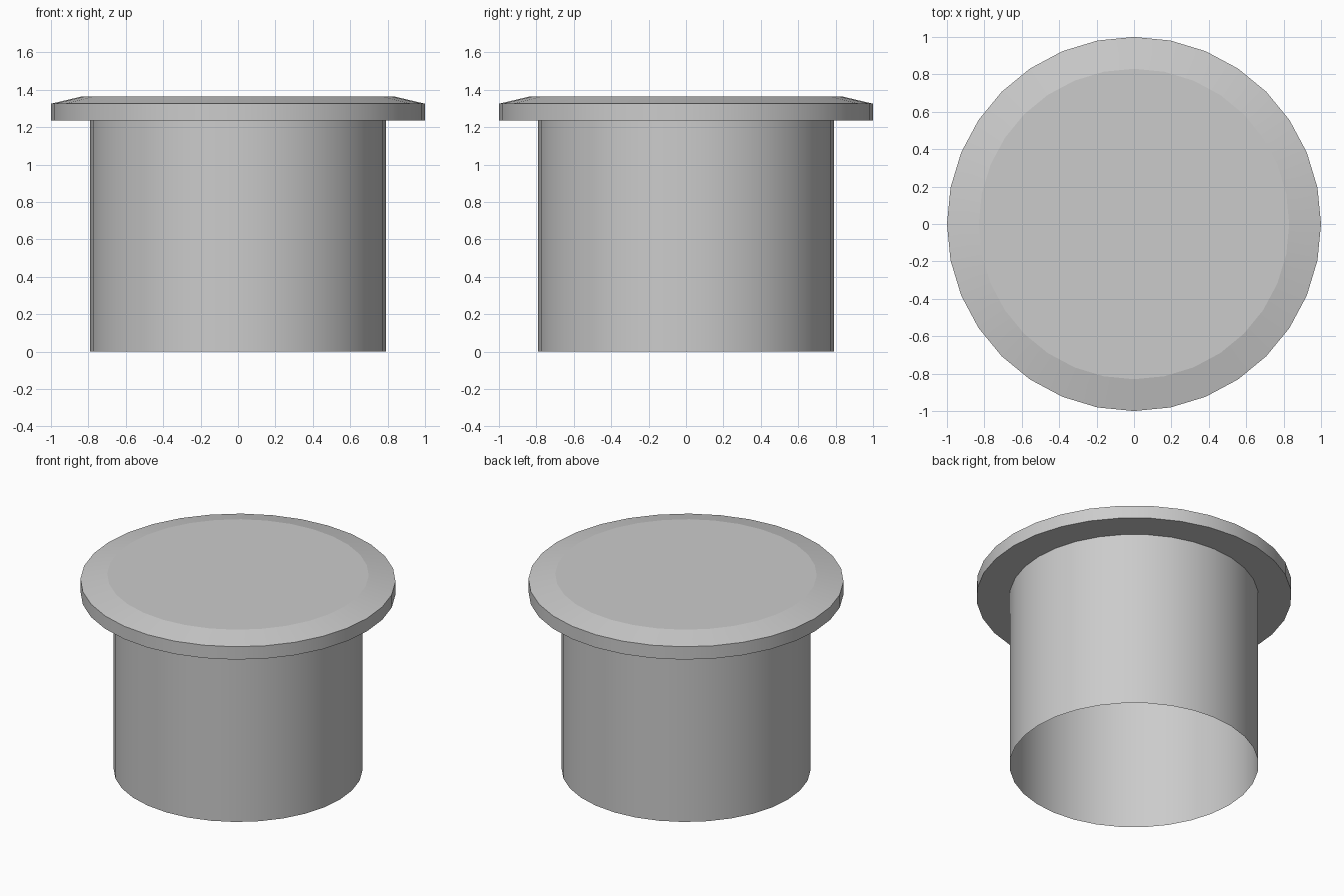
import bpy, bmesh, math

if "Cube" in bpy.data.objects:
    bpy.data.objects.remove(bpy.data.objects["Cube"])

SIDES = 32
# (radius, height) from the open bottom rim up to the edge of the flat top
PROFILE = [(0.79, 0.0), (0.79, 1.235), (1.0, 1.235), (1.0, 1.325), (0.83, 1.365)]


def ring(bm, radius, z):
    return [bm.verts.new((radius * math.cos(2 * math.pi * i / SIDES),
                          radius * math.sin(2 * math.pi * i / SIDES), z))
            for i in range(SIDES)]


# Flanged plug: open-bottomed tube, overhanging rim and chamfered top
bm = bmesh.new()
rings = [ring(bm, r, z) for r, z in PROFILE]
for low, high in zip(rings, rings[1:]):
    for i in range(SIDES):
        j = (i + 1) % SIDES
        bm.faces.new((low[i], low[j], high[j], high[i]))
bm.faces.new(rings[-1])

mesh = bpy.data.meshes.new("flanged_plug")
bm.to_mesh(mesh)
bm.free()
plug = bpy.data.objects.new("flanged_plug", mesh)
bpy.context.collection.objects.link(plug)

# Smooth round walls, crisp rim edges
bpy.context.view_layer.objects.active = plug
plug.select_set(True)
bpy.ops.object.shade_smooth_by_angle(angle=math.radians(12))
